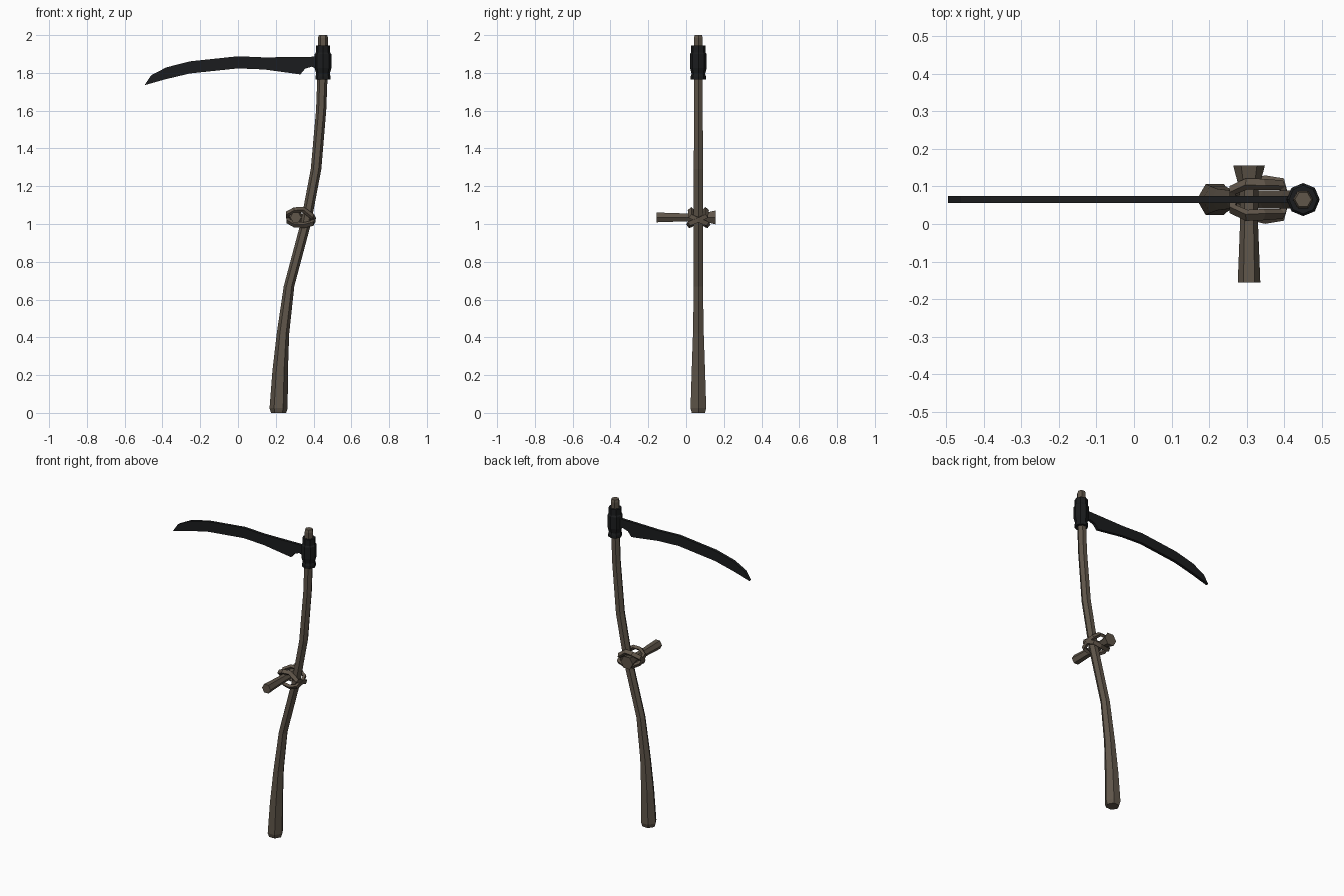
import bpy, bmesh, math
from mathutils import Vector

if "Cube" in bpy.data.objects:
    bpy.data.objects.remove(bpy.data.objects["Cube"])

Y0 = 0.065  # centre plane of shaft and blade


def material(name, rgb):
    m = bpy.data.materials.new(name)
    m.diffuse_color = (*rgb, 1)
    m.use_nodes = True
    m.node_tree.nodes["Principled BSDF"].inputs["Base Color"].default_value = m.diffuse_color
    return m


WOOD = material("weathered_wood", (0.115, 0.092, 0.068))
CORD = material("binding_cord", (0.115, 0.09, 0.066))
IRON = material("dark_iron", (0.011, 0.012, 0.013))


def finish(name, bm, mat):
    bmesh.ops.recalc_face_normals(bm, faces=bm.faces[:])
    me = bpy.data.meshes.new(name)
    bm.to_mesh(me)
    bm.free()
    me.materials.append(mat)
    ob = bpy.data.objects.new(name, me)
    bpy.context.collection.objects.link(ob)
    return ob


def skin(bm, rings, closed=False):
    """Join rings of vertices into a tube, capped unless closed."""
    n = len(rings[0])
    pairs = list(zip(rings, rings[1:]))
    if closed:
        pairs.append((rings[-1], rings[0]))
    for a, b in pairs:
        for i in range(n):
            bm.faces.new((a[i], a[(i + 1) % n], b[(i + 1) % n], b[i]))
    if not closed:
        bm.faces.new(rings[0])
        bm.faces.new(rings[-1])


def tube(name, stations, sides, mat, u=(1, 0, 0), v=(0, 1, 0)):
    """Stations are (x, y, z, radius); u and v span each cross-section."""
    bm = bmesh.new()
    u, v = Vector(u), Vector(v)
    rings = []
    for x, y, z, r in stations:
        rings.append([bm.verts.new(Vector((x, y, z))
                      + u * r * math.cos(math.tau * i / sides)
                      + v * r * math.sin(math.tau * i / sides)) for i in range(sides)])
    skin(bm, rings)
    return finish(name, bm, mat)


# Curved hexagonal shaft: (x, z, radius)
shaft = [(0.215, 0, 0.040), (0.215, 0.025, 0.048), (0.223, 0.22, 0.041),
         (0.238, 0.42, 0.033), (0.27, 0.67, 0.028), (0.358, 1.0, 0.028),
         (0.413, 1.29, 0.028), (0.440, 1.6, 0.027), (0.447, 1.78, 0.027),
         (0.45, 1.985, 0.027), (0.45, 2.0, 0.022)]
tube("shaft", [(x, Y0, z, r) for x, z, r in shaft], 6, WOOD)

# Cross handle, flared at both ends
handle = [(-0.155, 0.030), (0.0, 0.024), (0.09, 0.025), (0.155, 0.042)]
tube("hand_grip", [(0.306, y, 1.035, r) for y, r in handle], 6, WOOD, v=(0, 0, 1))

# Octagonal iron socket
socket = [(1.765, 0.040), (1.782, 0.040), (1.795, 0.036), (1.825, 0.044),
          (1.90, 0.044), (1.908, 0.038), (1.946, 0.038)]
tube("blade_socket", [(0.45, Y0, z, r) for z, r in socket], 8, IRON)

# Curved blade with a notched heel
outline = [(-0.495, 1.735), (-0.46, 1.787), (-0.38, 1.829), (-0.255, 1.861),
           (0, 1.888), (0.14, 1.882), (0.43, 1.886), (0.43, 1.815),
           (0.39, 1.833), (0.355, 1.822), (0.33, 1.792), (0.14, 1.818),
           (0, 1.824), (-0.255, 1.797), (-0.385, 1.766)]
bm = bmesh.new()
skin(bm, [[bm.verts.new((x, Y0 + d, z)) for x, z in outline] for d in (-0.009, 0.009)])
finish("blade", bm, IRON)

# Two crossed cords lashing the grip to the shaft, mirrored front to back
loop = [(0.262, -0.025, 1.055), (0.30, -0.042, 1.074), (0.345, -0.04, 1.076),
        (0.393, -0.038, 1.04), (0.402, 0.0, 1.022), (0.392, 0.045, 1.004),
        (0.35, 0.05, 0.994), (0.30, 0.038, 0.996), (0.266, 0.02, 1.015)]
for name, s in (("cord_front", 1), ("cord_back", -1)):
    pts = [Vector((x, Y0 + s * y, z)) for x, y, z in loop]
    mid = sum(pts, Vector()) / len(pts)
    bm = bmesh.new()
    rings = []
    for i, p in enumerate(pts):
        t = (pts[(i + 1) % len(pts)] - pts[i - 1]).normalized()
        out = p - mid
        out = (out - t * out.dot(t)).normalized()
        side = t.cross(out)
        rings.append([bm.verts.new(p + out * a * 0.009 + side * b * 0.012)
                      for a, b in ((1, 1), (1, -1), (-1, -1), (-1, 1))])
    skin(bm, rings, closed=True)
    finish(name, bm, CORD)
